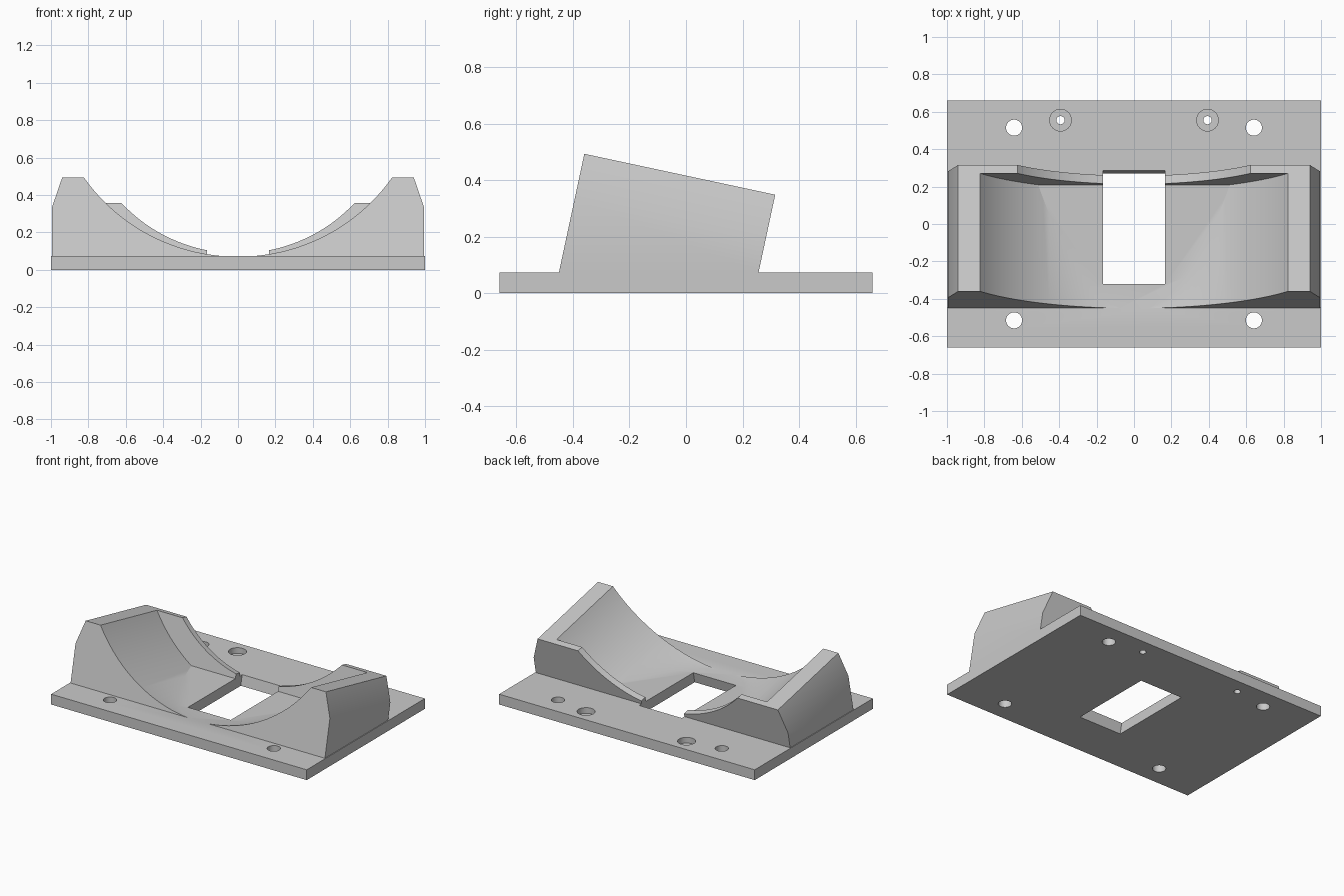
import bpy, bmesh, math
from mathutils import Matrix, Vector

if "Cube" in bpy.data.objects:
    bpy.data.objects.remove(bpy.data.objects["Cube"])

PLATE_TOP = 0.073
TILT = Matrix.Translation((0, -0.45, PLATE_TOP)) @ Matrix.Rotation(math.radians(-12.1), 4, 'X')

grey = bpy.data.materials.new("grey plastic")
grey.diffuse_color = (0.59, 0.59, 0.59, 1)
grey.use_nodes = True
grey.node_tree.nodes["Principled BSDF"].inputs["Base Color"].default_value = grey.diffuse_color


def make_object(name, bm):
    bmesh.ops.recalc_face_normals(bm, faces=bm.faces)
    mesh = bpy.data.meshes.new(name)
    bm.to_mesh(mesh)
    bm.free()
    mesh.materials.append(grey)
    obj = bpy.data.objects.new(name, mesh)
    bpy.context.collection.objects.link(obj)
    return obj


def prism(name, profile, y0, y1, matrix=Matrix()):
    """Closed solid: an (x, z) outline swept from y0 to y1."""
    bm = bmesh.new()
    front, back = ([bm.verts.new(matrix @ Vector((x, y, z))) for x, z in profile] for y in (y0, y1))
    bm.faces.new(front)
    bm.faces.new(back[::-1])
    n = len(profile)
    for i in range(n):
        j = (i + 1) % n
        bm.faces.new((front[j], front[i], back[i], back[j]))
    return make_object(name, bm)


def box(name, x, y, z, matrix=Matrix()):
    """Box from (min, max) pairs."""
    return prism(name, [(x[0], z[0]), (x[1], z[0]), (x[1], z[1]), (x[0], z[1])], y[0], y[1], matrix)


def scoop(name, radius, y0, y1, sides=160):
    """Round cutter lying along the tilted axis of the cradle."""
    turns = [2 * math.pi * i / sides for i in range(sides)]
    ring = [(radius * math.sin(a), 0.997 - radius * math.cos(a)) for a in turns]
    return prism(name, ring, y0, y1, TILT)


def cylinder(name, x, y, radius, z0, z1):
    bm = bmesh.new()
    bmesh.ops.create_cone(bm, cap_ends=True, segments=32, radius1=radius, radius2=radius,
                          depth=z1 - z0, matrix=Matrix.Translation((x, y, (z0 + z1) / 2)))
    return make_object(name, bm)


def combine(target, tool, operation):
    """Boolean the tool into the target and discard the tool."""
    mod = target.modifiers.new("boolean", 'BOOLEAN')
    mod.operation, mod.solver, mod.object = operation, 'EXACT', tool
    bpy.context.view_layer.objects.active = target
    bpy.ops.object.modifier_apply(modifier=mod.name)
    bpy.data.objects.remove(tool, do_unlink=True)


# Cradle: tilted block with chamfered shoulders
outline = [(-0.995, -0.2), (0.995, -0.2), (0.995, 0.266), (0.94, 0.43), (-0.94, 0.43), (-0.995, 0.266)]
cradle = prism("cradle", outline, 0, 0.691, TILT)
# Wide scoop that stops short of the back, and a smaller one through the lip
combine(cradle, scoop("wide_scoop", 1.0, -0.5, 0.645), 'DIFFERENCE')
combine(cradle, scoop("lip_scoop", 0.843, -0.7, 1.2), 'DIFFERENCE')
combine(cradle, box("trim", (-2, 2), (-2, 2), (-1, 0.03)), 'DIFFERENCE')

# Base plate carrying the cradle
mount = box("cradle_mount", (-1, 1), (-0.66, 0.66), (0, PLATE_TOP))
combine(mount, cradle, 'UNION')

# Window through floor and lip, square to the tilted scoop
combine(mount, box("window", (-0.167, 0.167), (0.127, 0.719), (-0.4, 0.6), TILT), 'DIFFERENCE')

# Corner screw holes and counterbored rear holes
for side in (-1, 1):
    for y in (-0.515, 0.515):
        combine(mount, cylinder("screw_hole", side * 0.641, y, 0.043, -0.1, 0.2), 'DIFFERENCE')
    combine(mount, cylinder("pilot_hole", side * 0.393, 0.555, 0.022, -0.1, 0.2), 'DIFFERENCE')
    combine(mount, cylinder("counterbore", side * 0.393, 0.555, 0.058, 0.033, 0.2), 'DIFFERENCE')

bpy.ops.object.select_all(action='DESELECT')
mount.select_set(True)
bpy.context.view_layer.objects.active = mount
bpy.ops.object.shade_smooth_by_angle(angle=math.radians(30))
